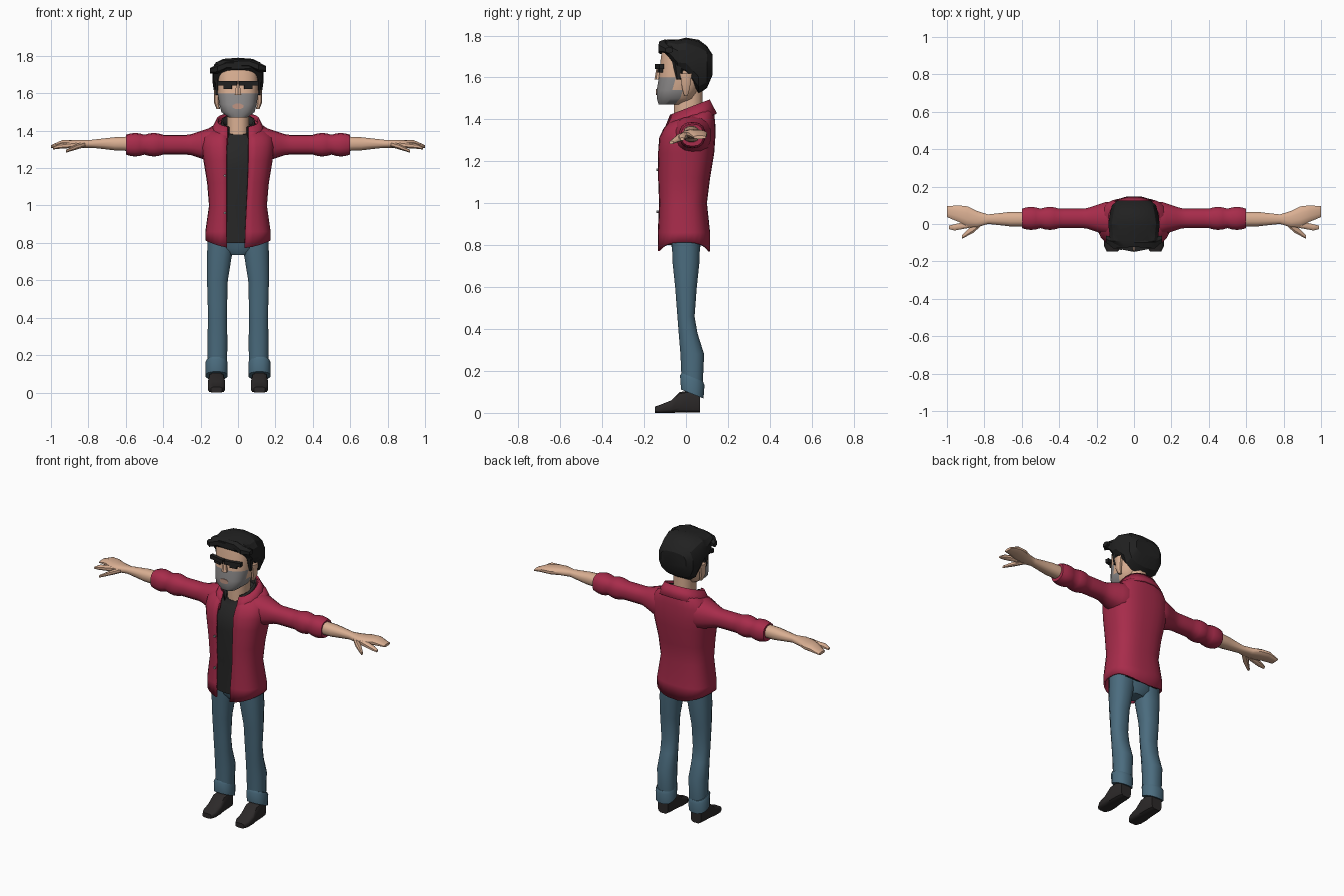
import bpy, bmesh, math
from mathutils import Matrix

if "Cube" in bpy.data.objects:
    bpy.data.objects.remove(bpy.data.objects["Cube"])


def material(name, red, green, blue):
    mat = bpy.data.materials.new(name)
    mat.use_nodes = True
    mat.diffuse_color = (red, green, blue, 1)
    shader = next(n for n in mat.node_tree.nodes if n.type == 'BSDF_PRINCIPLED')
    shader.inputs["Base Color"].default_value = mat.diffuse_color
    return mat


jacket_red = material("jacket red", red=.39, green=.025, blue=.07)
denim = material("denim blue", red=.07, green=.15, blue=.21)
skin = material("skin", red=.7, green=.43, blue=.29)
grey = material("beard grey", red=.27, green=.26, blue=.26)
shirt_black = material("shirt black", red=.02, green=.02, blue=.02)
hair_black = material("hair black", red=.015, green=.015, blue=.015)
shoe_black = material("shoe black", red=.025, green=.022, blue=.022)
lip = material("lip", red=.52, green=.3, blue=.23)


def finish(name, bm, mats, sharp=40):
    """Smooth the shading, keeping edges over the sharp angle hard."""
    bmesh.ops.recalc_face_normals(bm, faces=bm.faces)
    for face in bm.faces:
        face.smooth = True
    for edge in bm.edges:
        if len(edge.link_faces) == 2:
            edge.smooth = edge.calc_face_angle() < math.radians(sharp)
    mesh = bpy.data.meshes.new(name)
    bm.to_mesh(mesh)
    bm.free()
    for mat in mats:
        mesh.materials.append(mat)
    part = bpy.data.objects.new(name, mesh)
    bpy.context.collection.objects.link(part)
    return part


def ring(at, wide, deep, move=0, shift=0, tilt=0):
    """One cross-section: radii wide and deep, centre moved along wide and shifted along deep."""
    return at, wide, deep, move, shift, tilt


def power_wave(value, power):
    return math.copysign(abs(value) ** (2 / power), value)


def loft(name, mats, axis, rings, centre=(0, 0), sides=12, power=2.4, mirror=1,
         sharp=40, gap=None, rule=None, shape=None):
    """Skin the rings along an axis; gap(position) leaves an open shell with a front slit."""
    bm = bmesh.new()
    loops = []
    for at, wide, deep, move, shift, tilt in rings:
        first = math.pi / sides
        last = first + 2 * math.pi * (sides - 1) / sides
        if gap:
            right, left = [math.asin((g / wide) ** (power / 2)) for g in gap(at)]
            first, last = left - math.pi / 2, math.pi * 3 / 2 - right
        loop = []
        for i in range(sides):
            angle = first + (last - first) * i / (sides - 1)
            u = wide * power_wave(math.cos(angle), power)
            v = deep * power_wave(math.sin(angle), power)
            w = at + tilt * v
            u += centre[0] + move
            v += centre[1] + shift
            x, y, z = {'x': (w, u, v), 'y': (u, w, v), 'z': (u, v, w)}[axis]
            if shape:
                z = shape(x, z)
            loop.append(bm.verts.new((x * mirror, y, z)))
        loops.append(loop)
    for low, high in zip(loops, loops[1:]):
        for i in range(sides - 1 if gap else sides):
            j = (i + 1) % sides
            bm.faces.new((low[i], low[j], high[j], high[i]))
    if not gap:
        bm.faces.new(loops[0])
        bm.faces.new(loops[-1])
    if rule:
        for face in bm.faces:
            face.material_index = rule(face.calc_center_median())
    return finish(name, bm, mats, sharp)


def box(name, mat, centre, size, turn):
    bm = bmesh.new()
    bmesh.ops.create_cube(bm, size=1)
    bm.transform(Matrix.Translation(centre) @ Matrix.Rotation(turn, 4, 'Z')
                 @ Matrix.Diagonal((*size, 1)))
    finish(name, bm, [mat])


def cloth(part):
    modifier = part.modifiers.new("cloth thickness", 'SOLIDIFY')
    modifier.thickness = .01
    modifier.offset = 0


# Head, with a beard over the lower front
loft("head", [skin, grey], 'z', [
    ring(1.47, wide=.05, deep=.06, shift=-.05),
    ring(1.5, wide=.09, deep=.09, shift=-.03),
    ring(1.54, wide=.1, deep=.1, shift=-.02),
    ring(1.6, wide=.11, deep=.11),
    ring(1.7, wide=.11, deep=.1),
    ring(1.75, wide=.1, deep=.09),
], centre=(0, -.02), sides=20, power=2.7,
    rule=lambda c: int(c.z < 1.6 and c.y < -.03))
loft("neck", [skin], 'z', [ring(z, wide=.06, deep=.07) for z in (1.34, 1.55)],
     centre=(0, .01))
loft("nose", [skin], 'z', [
    ring(1.59, wide=.02, deep=.02),
    ring(1.65, wide=.01, deep=.01),
], centre=(0, -.13), sides=6)
loft("mouth", [lip], 'y', [ring(y, wide=.03, deep=.015) for y in (-.142, -.135)],
     centre=(0, 1.53), sides=8)

# Hair cap
loft("hair_cap", [hair_black], 'y', [
    ring(-.12, wide=.08, deep=.02, shift=.05),
    ring(-.09, wide=.13, deep=.04, shift=.04),
    ring(-.04, wide=.135, deep=.08),
    ring(0, wide=.14, deep=.09),
    ring(.06, wide=.13, deep=.13, shift=-.05),
    ring(.1, wide=.12, deep=.1, shift=-.05),
    ring(.126, wide=.09, deep=.05, shift=-.04),
], centre=(0, 1.7), sides=14, power=2.9, sharp=28)

# Shirt and its collar
loft("shirt", [shirt_black], 'z', [
    ring(.8, wide=.145, deep=.1),
    ring(1, wide=.13, deep=.1),
    ring(1.2, wide=.145, deep=.11),
    ring(1.31, wide=.15, deep=.11, shift=.01),
    ring(1.37, wide=.11, deep=.09, shift=.02, tilt=.25),
    ring(1.41, wide=.08, deep=.08, shift=.02, tilt=.4),
], sides=20)
cloth(loft("shirt_collar", [shirt_black], 'z', [
    ring(z, wide=.085, deep=.085, tilt=.4) for z in (1.38, 1.45)
], centre=(0, .02), sides=16, gap=lambda z: (.05, .05)))


# Open jacket: the left edge drifts inward below the chest and the hem rises at the sides
def opening(z):
    return .06, min(.055, .035 + max(0, z - .8) / 20)


def hem(x, z):
    return z + 1.5 * x * x if z < .8 else z


cloth(loft("jacket", [jacket_red], 'z', [
    ring(.77, wide=.17, deep=.12, shift=-.01),
    ring(.86, wide=.17, deep=.12, shift=-.01),
    ring(1, wide=.15, deep=.11, shift=-.015),
    ring(1.12, wide=.16, deep=.12, shift=-.01),
    ring(1.24, wide=.18, deep=.13),
    ring(1.31, wide=.19, deep=.13, shift=.005),
    ring(1.365, wide=.185, deep=.12, shift=.015, tilt=.1),
    ring(1.4, wide=.155, deep=.11, shift=.02, tilt=.25),
    ring(1.425, wide=.1, deep=.1, shift=.02, tilt=.4),
], sides=28, power=2.7, sharp=55, gap=opening, shape=hem))
cloth(loft("jacket_collar", [jacket_red], 'z', [
    ring(1.375, wide=.15, deep=.13, tilt=.4),
    ring(1.455, wide=.11, deep=.095, tilt=.4),
], centre=(0, .015), sides=16, gap=lambda z: (.055, .055)))
for word, height in (("lower", .96), ("upper", 1.16)):
    loft(word + "_button", [grey], 'y',
         [ring(y, wide=.007, deep=.007) for y in (-.14, -.12)],
         centre=(-.07, height), sides=8)


# Sleeve radius: broad shoulder, slim upper arm, then two cuff rolls
def sleeve_ring(x):
    shoulder = max(0, .26 - x) / 3
    roll = .01 * abs(math.sin((x - .4) * math.pi * 10)) if x > .4 else 0
    radius = min(.09, .053 + shoulder + roll)
    return ring(x, wide=radius, deep=radius)


for side, word in ((1, "left_"), (-1, "right_")):
    # Fringe lock, sideburn and ear
    loft(word + "fringe", [hair_black], 'x', [
        ring(0, wide=.025, deep=.02, shift=.02),
        ring(.06, wide=.03, deep=.022, shift=.02),
        ring(.11, wide=.035, deep=.025),
        ring(.15, wide=.02, deep=.015, move=.02, shift=-.01),
    ], centre=(-.1, 1.735 + side * .005), sides=6, mirror=side, sharp=25)
    loft(word + "sideburn", [hair_black], 'z', [
        ring(1.59, wide=.01, deep=.01),
        ring(1.69, wide=.015, deep=.035),
    ], centre=(.11, -.035), sides=6, mirror=side)
    loft(word + "ear", [skin], 'z', [
        ring(1.515, wide=.01, deep=.01),
        ring(1.55, wide=.015, deep=.02, move=.01),
        ring(1.62, wide=.015, deep=.03, move=.01),
    ], centre=(.105, 0), sides=8, mirror=side)

    # Thick brow with the eye below it
    box(word + "brow", hair_black, centre=(side * .055, -.126, 1.653),
        size=(.104, .024, .024), turn=side * .2)
    box(word + "eye", hair_black, centre=(side * .055, -.123, 1.632),
        size=(.045, .016, .018), turn=side * .2)

    # Rolled sleeve, bare forearm and hand
    loft(word + "sleeve", [jacket_red], 'x',
         [sleeve_ring(.1 + step / 40) for step in range(21)],
         centre=(.03, 1.325), sides=14, mirror=side)
    loft(word + "forearm_and_hand", [skin], 'x', [
        ring(.57, wide=.04, deep=.04),
        ring(.66, wide=.04, deep=.036),
        ring(.78, wide=.026, deep=.022),
        ring(.84, wide=.045, deep=.022),
        ring(.89, wide=.055, deep=.022, move=.015),
        ring(.94, wide=.045, deep=.02, move=.03),
        ring(1, wide=.03, deep=.008, move=.04, shift=-.015),
    ], centre=(.026, 1.33), mirror=side)
    loft(word + "index_finger", [skin], 'x', [
        ring(.86, wide=.02, deep=.018, move=.02),
        ring(.96, wide=.018, deep=.014, shift=-.01),
        ring(.99, wide=.01, deep=.007, shift=-.02),
    ], centre=(-.018, 1.326), sides=8, mirror=side)
    loft(word + "thumb", [skin], 'x', [
        ring(.81, wide=.02, deep=.016, move=.07, shift=.03),
        ring(.86, wide=.024, deep=.016, move=.03, shift=.015),
        ring(.92, wide=.01, deep=.008, move=-.015, shift=-.01),
    ], centre=(-.055, 1.3), sides=8, mirror=side)

    # Trouser leg, turned-up cuff and shoe
    loft(word + "trouser_leg", [denim], 'z', [
        ring(.15, wide=.053, deep=.052, shift=.03),
        ring(.28, wide=.055, deep=.058, shift=.03),
        ring(.38, wide=.052, deep=.046, shift=.01),
        ring(.46, wide=.053, deep=.042),
        ring(.6, wide=.057, deep=.053),
        ring(.72, wide=.067, deep=.066, move=-.01),
        ring(.86, wide=.08, deep=.07, move=-.025),
    ], centre=(.11, 0), mirror=side)
    loft(word + "trouser_cuff", [denim], 'z', [
        ring(.09, wide=.06, deep=.055, tilt=-.4),
        ring(.155, wide=.06, deep=.06, tilt=-.4),
        ring(.17, wide=.054, deep=.053, tilt=-.4),
    ], centre=(.115, .03), mirror=side)
    loft(word + "shoe", [shoe_black], 'y', [
        ring(y, wide=wide, deep=top / 2, shift=top / 2)
        for y, wide, top in ((-.148, .03, .03), (-.12, .045, .04), (-.07, .047, .06),
                             (-.03, .044, .1), (.03, .042, .11), (.066, .036, .1))
    ], centre=(.115, 0), power=4, mirror=side)

# Seat joining the legs
loft("trouser_seat", [denim], 'z', [
    ring(.735, wide=.05, deep=.045),
    ring(.77, wide=.12, deep=.066),
    ring(.87, wide=.15, deep=.075),
], sides=14)
